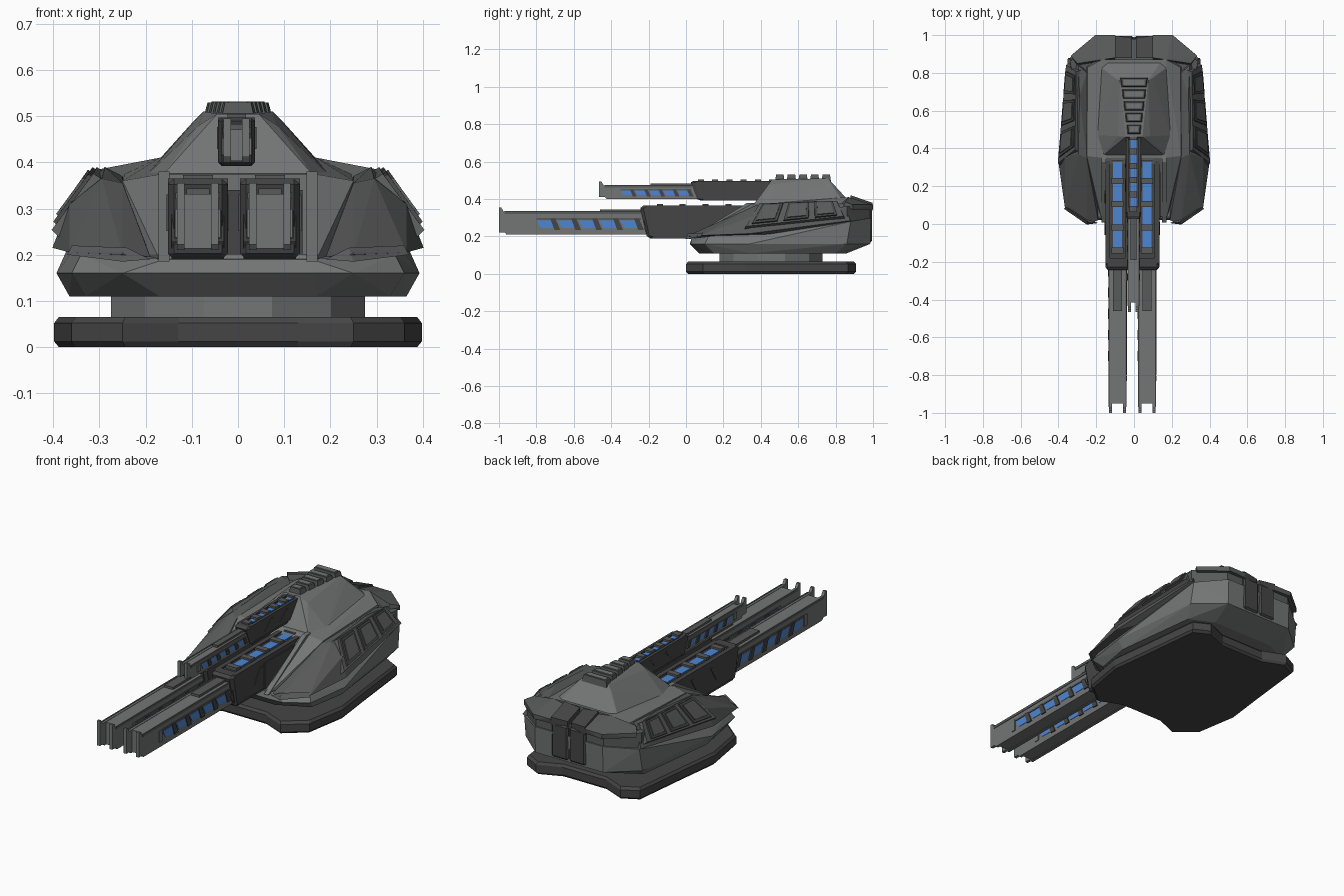
import bpy, bmesh, math
from mathutils import Vector

if "Cube" in bpy.data.objects:
    bpy.data.objects.remove(bpy.data.objects["Cube"])


def material(name, rgb):
    m = bpy.data.materials.new(name)
    m.diffuse_color = (*rgb, 1)
    m.use_nodes = True
    m.node_tree.nodes["Principled BSDF"].inputs["Base Color"].default_value = m.diffuse_color
    return m


LIGHT = material("hull grey", (0.17, 0.18, 0.175))
MID = material("armour grey", (0.098, 0.1, 0.1))
DARK = material("dark grey", (0.06, 0.06, 0.06))
BLUE = material("energy blue", (0.075, 0.24, 0.65))


def finish(name, bm, mat, bevel=0):
    bmesh.ops.recalc_face_normals(bm, faces=bm.faces)
    me = bpy.data.meshes.new(name)
    bm.to_mesh(me)
    bm.free()
    me.materials.append(mat)
    ob = bpy.data.objects.new(name, me)
    bpy.context.collection.objects.link(ob)
    if bevel:
        b = ob.modifiers.new("bevel", 'BEVEL')
        b.width, b.segments = bevel, 1
    return ob


def hull(name, pts, mat, mirror=True, bevel=0):
    """Faceted solid wrapped around a few corner points."""
    bm = bmesh.new()
    pts = list(pts) + ([(-x, y, z) for x, y, z in pts if x] if mirror else [])
    for p in pts:
        bm.verts.new(p)
    bmesh.ops.convex_hull(bm, input=bm.verts[:])
    bmesh.ops.delete(bm, geom=[v for v in bm.verts if not v.link_faces], context='VERTS')
    bmesh.ops.dissolve_limit(bm, angle_limit=0.02, verts=bm.verts[:], edges=bm.edges[:])
    return finish(name, bm, mat, bevel)


def box(name, x0, x1, y0, y1, z0, z1, mat, bevel=0):
    return hull(name, [(x, y, z) for x in (x0, x1) for y in (y0, y1) for z in (z0, z1)], mat, False, bevel)


def loft(name, rings, mat):
    """Skin equal-length rings and cap both ends."""
    bm = bmesh.new()
    vs = [[bm.verts.new(p) for p in r] for r in rings]
    n = len(rings[0])
    for a, b in zip(vs, vs[1:]):
        for i in range(n):
            bm.faces.new((a[i], a[(i + 1) % n], b[(i + 1) % n], b[i]))
    bm.faces.new(vs[0])
    bm.faces.new(vs[-1])
    return finish(name, bm, mat)


def side_prism(name, prof, x0, x1, mat):
    """Extrude a (y, z) profile across x."""
    return loft(name, [[(x, y, z) for y, z in prof] for x in (x0, x1)], mat)


def panel(name, quad, u0, u1, v0, v1, lift, mat, sink=0.01):
    """Raised plate on a sloped quad, given in its own 0-1 coordinates."""
    a, b, c, d = map(Vector, quad)
    n = (b - a).cross(d - a).normalized()
    if n.x * a.x < 0:
        n = -n
    at = lambda u, v: a.lerp(b, u).lerp(d.lerp(c, u), v)
    mid = at((u0 + u1) / 2, (v0 + v1) / 2)
    pts = []
    for u, v in ((u0, v0), (u1, v0), (u1, v1), (u0, v1)):
        p = at(u, v)
        pts += [p - n * sink, mid.lerp(p, 0.94) + n * lift]
    return hull(name, pts, mat, False)


# base plate: lobed outline with chamfered rims
half = [(0.13, 0.05), (0.25, 0), (0.36, 0.09), (0.398, 0.32), (0.37, 0.55), (0.335, 0.865), (0.25, 0.91), (0.13, 0.86)]
out = half + [(-x, y) for x, y in half[::-1]]
loft("base_plate", [[(x * k, 0.455 + (y - 0.455) * k, z) for x, y in out]
                    for k, z in ((0.975, 0), (1, 0.012), (1, 0.052), (0.975, 0.065))], DARK)

# turning neck
loft("neck", [[(0.285 * math.cos(math.tau * (i + .5) / 12), 0.455 + 0.285 * math.sin(math.tau * (i + .5) / 12), z)
               for i in range(12)] for z in (0.06, 0.115)], LIGHT)

# lower hull tub
hull("lower_hull", [
    (.17, .07, .11), (.33, .15, .11), (.365, .35, .11), (.31, .8, .11), (.18, .86, .11),
    (.165, .02, .16), (.25, .025, .16), (.36, .1, .16), (.393, .34, .16), (.345, .86, .16), (.2, .985, .16),
    (.16, .03, .19), (.34, .12, .2), (.36, .34, .205), (.34, .88, .28), (.2, .99, .3)], LIGHT)

# shoulders and centre dome
hull("shoulder_hull", [
    (.165, .03, .17), (.175, .04, .2), (.165, .35, .375), (.25, .36, .36), (.245, .83, .375),
    (.17, .87, .41), (.3, .4, .2), (.3, .85, .2)], LIGHT)
hull("dome", [
    (.165, .36, .37), (.2, .47, .37), (.19, .84, .385), (.15, .87, .39),
    (.045, .46, .505), (.085, .465, .48), (.075, .76, .51), (.1, .77, .485)], LIGHT)

# sill around the gun opening
box("opening_back", -.145, .14, .03, .3, .2, .34, DARK)
for s in (-1, 1):
    hull("opening_frame", [(s * x, y + dy, z) for x in (.148, .172)
                           for y, z in ((.02, .185), (.34, .38)) for dy in (-.012, .03)], LIGHT, False)

# armour wings with inset panels
for s in (-1, 1):
    hull("armour_wing", [(s * x, y, z) for x, y, z in (
        (.19, .02, .195), (.25, .0, .2), (.365, .08, .205), (.402, .34, .215), (.35, .88, .285),
        (.365, .36, .31), (.295, .37, .365), (.288, .68, .39), (.295, .84, .375),
        (.25, .35, .355), (.25, .8, .37), (.2, .85, .2))], MID, False)
    quad = [(s * .4, .3, .235), (s * .352, .86, .295), (s * .292, .82, .385), (s * .3, .38, .37)]
    panel("wing_frame", quad, .0, 1, .04, 1.0, .014, MID, .03)
    for u0, u1 in ((.07, .33), (.38, .64), (.69, .92)):
        panel("wing_panel_rim", quad, u0, u1, .12, .95, .022, DARK)
        panel("wing_panel", quad, u0 + .03, u1 - .03, .22, .86, .027, MID)
    # front cheek ridge
    hull("cheek_ridge", [(s * x, y, z) for x, y, z in (
        (.19, .005, .19), (.25, -.003, .185), (.37, .08, .2), (.36, .09, .22), (.24, .01, .215))], MID, False)

# rear wall, eaves and centre plates
hull("rear_wall", [(.34, .86, .17), (.2, .985, .17), (.34, .86, .36), (.2, .98, .35),
                   (.3, .6, .2), (.3, .7, .35)], MID)
for s in (-1, 1):
    hull("rear_eave", [(s * x, y, z) for x, y, z in (
        (.1, .995, .345), (.2, 1, .345), (.33, .895, .345), (.1, 1, .37), (.205, 1, .37), (.335, .89, .37),
        (.1, .88, .405), (.17, .87, .41), (.3, .85, .385), (.1, .87, .35), (.3, .84, .35))], MID, False)
    hull("rear_centre_eave", [(s * x, y, z) for x, y, z in (
        (.01, .985, .34), (.1, .997, .34), (.01, .985, .375), (.1, .997, .38),
        (.01, .88, .41), (.1, .88, .42), (.01, .88, .34), (.1, .88, .34))], DARK, False)
    box("rear_plate", *sorted((s * .004, s * .1)), .9, .995, .17, .35, DARK, .008)

# stepped vents along the dome crest
for i in range(5):
    y, w = .5 + .062 * i, .036 + .0085 * i
    hull("crest_vent_rim", [(w, y - .024, .495), (w + .005, y + .027, .495),
                            (w - .008, y - .018, .53), (w - .004, y + .022, .53)], MID)
    hull("crest_vent", [(w - .016, y - .011, .52), (w - .013, y + .015, .52),
                        (w - .016, y - .011, .532), (w - .013, y + .015, .532)], LIGHT)


def gun(cx, tip, mouth, rear, hw, z0, z1, bw, b0, b1, n_win, win0, n_top, top0, top1):
    """Housing with a glowing top channel, and a railed barrel with side windows."""
    g = lambda v: cx + v
    # housing: lower trough, side walls, chamfered collar
    side_prism("gun_housing", [(mouth + .05, z0), (mouth + .02, z0 + .04), (mouth + .01, z1 - .008),
                               (rear, z1 - .008), (rear, z0)], g(-hw + .008), g(hw - .008), DARK)
    e = .2 * hw
    hull("housing_collar", [(g(s * x), y, z) for s in (-1, 1) for x, y, z in (
        (hw - e, mouth - .004, z1 - e), (hw - e, mouth + .03, z0 + e), (hw - e, mouth + .012, z1),
        (hw, mouth + .012, z1 - e), (hw, mouth + .044, z0 + e), (hw - e, mouth + .048, z0),
        (hw, mouth + .06, z0 + e), (hw, mouth + .06, z1 - e), (hw - e, mouth + .06, z0),
        (hw - e, mouth + .06, z1))], DARK, False)
    for s in (-1, 1):
        side_prism("housing_side", [(mouth + .055, z0 + .015), (mouth + .02, z1 - e), (mouth + .03, z1),
                                    (rear, z1), (rear, z0 + .015)], g(s * hw), g(s * hw * .62), DARK)
        for k in range(2):
            y = mouth + (rear - mouth) * (.3 + .27 * k)
            h = z1 - z0
            side_prism("housing_rib", [(y, z0 + .35 * h), (y + .05, z0 + .8 * h), (y + .07, z0 + .8 * h),
                                       (y + .02, z0 + .35 * h)], g(s * hw), g(s * (hw + .003)), DARK)
    # top windows and cross ribs
    box("top_glow", g(-hw * .38), g(hw * .38), top0, top1, z1 - .01, z1 - .002, BLUE)
    for i in range(n_top + 1):
        y = top0 + (top1 - top0) * i / n_top
        box("top_rib", g(-hw * .5), g(hw * .5), y - .016, y + .016, z1 - .01, z1 + .008, MID)
    # barrel core and open-ended rails
    box("barrel_core", g(-bw + .008), g(bw - .008), tip + .05, mouth + .1, b0 + .003, b1 - .002, LIGHT)
    box("barrel_top_plate", g(-bw * .55), g(bw * .55), mouth - .22, mouth + .02, b1 - .01, b1 + .01, MID)
    L = (mouth - win0) / n_win
    h = b1 - b0
    for s in (-1, 1):
        side_prism("barrel_rail", [(tip, b0 + .012), (tip, b1 + .022), (tip + .012, b1 + .022), (tip + .025, b1),
                                   (mouth + .1, b1), (mouth + .1, b0), (tip + .04, b0), (tip + .03, b0 + .012)],
                   g(s * bw), g(s * (bw - .016)), LIGHT)
        side_prism("rail_lip", [(tip + .03, b1 - .012), (tip + .03, b1 + .002), (mouth, b1 + .002), (mouth, b1 - .012)],
                   g(s * (bw + .003)), g(s * (bw - .004)), MID)
        box("window_end", *sorted((g(s * bw), g(s * (bw + .004)))), win0 - .03, win0 - .005,
            b0 + .22 * h, b0 + .72 * h, LIGHT)
        for i in range(n_win):
            y = win0 + L * i
            side_prism("barrel_window", [(y, b0 + .62 * h), (y + .72 * L, b0 + .62 * h),
                                         (y + .86 * L, b0 + .28 * h), (y + .22 * L, b0 + .28 * h)],
                       g(s * bw), g(s * (bw + .002)), BLUE)
            side_prism("window_rib", [(y + .66 * L, b0 + .7 * h), (y + .9 * L, b0 + .7 * h),
                                      (y + 1.14 * L, b0 + .2 * h), (y + .86 * L, b0 + .2 * h)],
                       g(s * bw), g(s * (bw + .006)), DARK)
        box("window_ledge", *sorted((g(s * bw), g(s * (bw + .004)))), win0, mouth, b0 + .64 * h, b0 + .72 * h, MID)


# twin main guns and the upper gun
for cx in (-.087, .069):
    gun(cx, -1, -.24, .37, .065, .19, .365, .045, .21, .333, 5, -.8, 4, -.14, .35)
gun(-.003, -.465, .03, .5, .04, .392, .497, .028, .4, .473, 5, -.35, 5, .08, .46)
